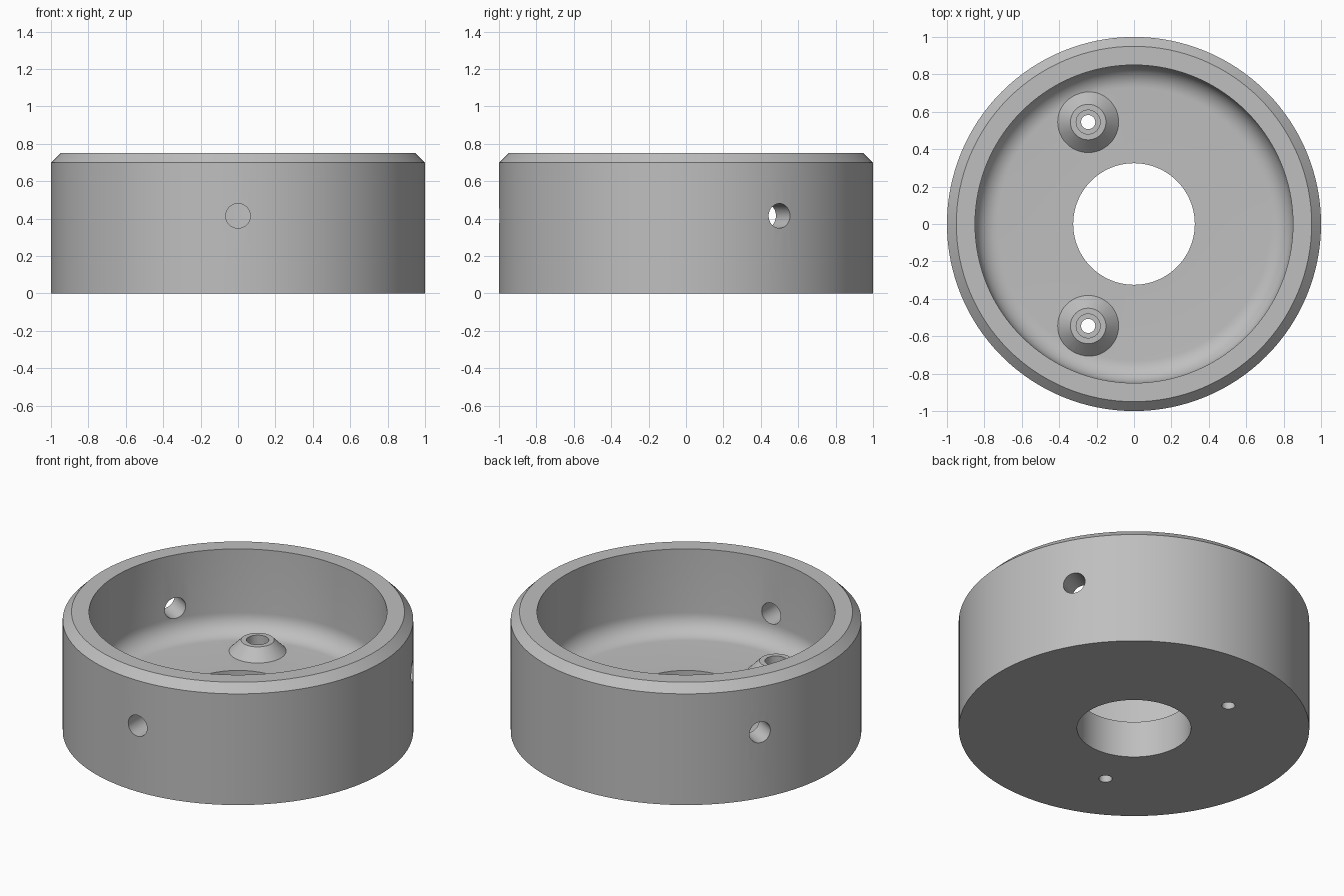
import bpy, bmesh
from math import sin, cos, pi, radians
from mathutils import Matrix, Vector

cube = bpy.data.objects.get("Cube")
if cube:
    bpy.data.objects.remove(cube, do_unlink=True)

grey = bpy.data.materials.new("plain grey")
grey.use_nodes = True
GREY = (0.52, 0.52, 0.52, 1)
grey.diffuse_color = GREY
grey.node_tree.nodes["Principled BSDF"].inputs["Base Color"].default_value = GREY


def lathe(name, profile, steps, closed=False):
    """Turn an (r, z) profile around the z axis."""
    bm = bmesh.new()
    verts = [bm.verts.new((r, 0, z)) for r, z in profile]
    pairs = list(zip(verts, verts[1:]))
    if closed:
        pairs.append((verts[-1], verts[0]))
    edges = [bm.edges.new(p) for p in pairs]
    bmesh.ops.spin(bm, geom=verts + edges, axis=(0, 0, 1), cent=(0, 0, 0),
                   angle=2 * pi, steps=steps, use_merge=True)
    bmesh.ops.remove_doubles(bm, verts=bm.verts, dist=1e-5)
    bmesh.ops.recalc_face_normals(bm, faces=bm.faces)
    mesh = bpy.data.meshes.new(name)
    bm.to_mesh(mesh)
    bm.free()
    mesh.materials.append(grey)
    obj = bpy.data.objects.new(name, mesh)
    bpy.context.collection.objects.link(obj)
    return obj


def combine(target, tool, operation):
    """Apply a boolean and discard the tool."""
    mod = target.modifiers.new("boolean", 'BOOLEAN')
    mod.operation, mod.object, mod.solver = operation, tool, 'EXACT'
    bpy.context.view_layer.objects.active = target
    bpy.ops.object.modifier_apply(modifier=mod.name)
    bpy.data.objects.remove(tool, do_unlink=True)


FLOOR, HEIGHT, BORE, INNER, FILLET, BEVEL = 0.23, 0.75, 0.325, 0.85, 0.12, 0.05

# Ring-shaped cup with central bore, inner fillet and outer top chamfer
profile = [(BORE, 0), (1, 0), (1, HEIGHT - BEVEL), (1 - BEVEL, HEIGHT), (INNER, HEIGHT)]
for i in range(11):
    a = pi / 2 * i / 10
    profile.append((INNER - FILLET + FILLET * cos(a), FLOOR + FILLET - FILLET * sin(a)))
profile.append((BORE, FLOOR))
body = lathe("cup_body", profile, 128, closed=True)

# Two conical screw bosses with stepped through holes
for side in (-1, 1):
    place = Vector((-0.245, side * 0.545, 0))
    boss = lathe("screw_boss", [(0, 0.18), (0.163, 0.18), (0.163, FLOOR),
                                (0.095, 0.30), (0, 0.30)], 48)
    boss.location = place
    combine(body, boss, 'UNION')
    hole = lathe("screw_hole", [(0, -0.1), (0.038, -0.1), (0.038, 0.1),
                                (0.064, 0.1), (0.064, 0.5), (0, 0.5)], 32)
    hole.location = place
    combine(body, hole, 'DIFFERENCE')

# Three radial holes through the wall
for degrees in (-90, 30, 150):
    hole = lathe("wall_hole", [(0, 0.7), (0.066, 0.7), (0.066, 1.1), (0, 1.1)], 32)
    turn = Matrix.Rotation(radians(degrees), 4, 'Z') @ Matrix.Rotation(pi / 2, 4, 'Y')
    hole.matrix_world = Matrix.Translation((0, 0, 0.415)) @ turn
    combine(body, hole, 'DIFFERENCE')

# Smooth curved faces, crisp edges
bpy.ops.object.select_all(action='DESELECT')
body.select_set(True)
bpy.context.view_layer.objects.active = body
bpy.ops.object.shade_smooth_by_angle(angle=radians(25))
